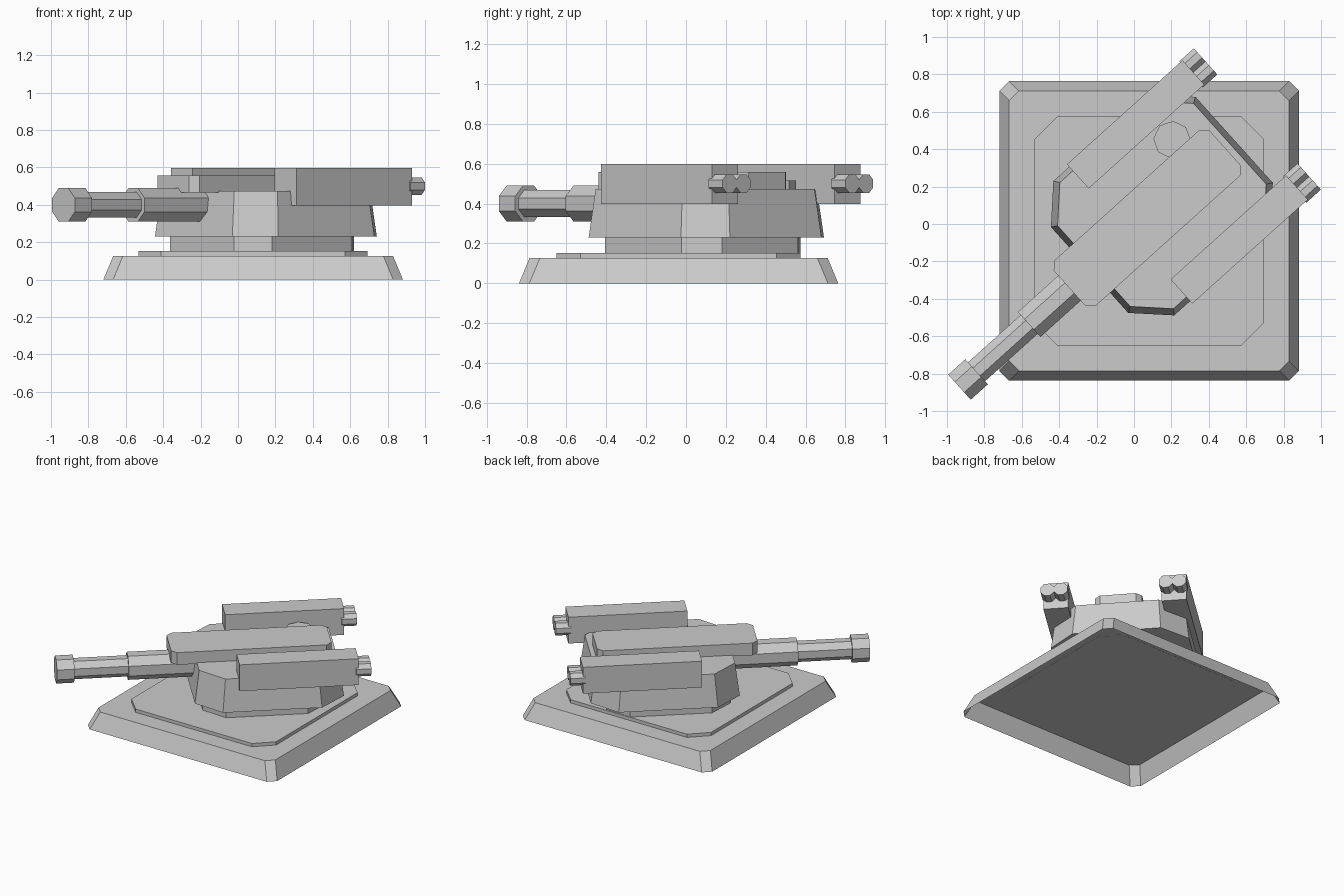
import bpy, bmesh, math
from mathutils import Matrix, Vector

cube = bpy.data.objects.get("Cube")
if cube:
    bpy.data.objects.remove(cube, do_unlink=True)

grey = bpy.data.materials.new("plain_grey")
grey.use_nodes = True
colour = (0.6, 0.6, 0.6, 1)
grey.diffuse_color = colour
grey.node_tree.nodes["Principled BSDF"].inputs["Base Color"].default_value = colour

BASE = Matrix.Translation((0.081, -0.037, 0))
# The turret is turned on its base; local -x points along the barrel
TURRET = Matrix.Rotation(math.radians(42), 4, "Z") @ Matrix.Translation((-0.004, -0.024, 0))


def chamfered(half_x, half_y, cut, centre=0.0):
    """Outline of a rectangle with its corners cut off."""
    quarter = [(half_x, half_y - cut), (half_x - cut, half_y)]
    points = quarter + [(-x, y) for x, y in reversed(quarter)]
    points += [(-x, -y) for x, y in points]
    return [(x + centre, y) for x, y in points]


def loft(name, layers, frame, open_bottom=False):
    """Solid, or shell without a floor, through (height, outline) layers."""
    bm = bmesh.new()
    rings = [[bm.verts.new((x, y, z)) for x, y in outline] for z, outline in layers]
    if not open_bottom:
        bm.faces.new(rings[0])
    bm.faces.new(rings[-1])
    for low, high in zip(rings, rings[1:]):
        for i in range(len(low)):
            j = (i + 1) % len(low)
            bm.faces.new((low[i], low[j], high[j], high[i]))
    return finish(name, bm, frame)


def finish(name, bm, frame):
    bmesh.ops.recalc_face_normals(bm, faces=bm.faces)
    mesh = bpy.data.meshes.new(name)
    bm.to_mesh(mesh)
    bm.free()
    mesh.materials.append(grey)
    obj = bpy.data.objects.new(name, mesh)
    obj.matrix_world = frame
    bpy.context.collection.objects.link(obj)
    return obj


def tube(name, start, end, y, z, apothem):
    """Eight-sided bar along local x with a flat top."""
    bm = bmesh.new()
    radius = apothem / math.cos(math.pi / 8)
    place = (Matrix.Translation(((start + end) / 2, y, z))
             @ Matrix.Rotation(math.pi / 2, 4, "Y")
             @ Matrix.Rotation(math.pi / 8, 4, "Z"))
    bmesh.ops.create_cone(bm, cap_ends=True, segments=8, radius1=radius,
                          radius2=radius, depth=end - start, matrix=place)
    return finish(name, bm, TURRET)


def box(name, low, high):
    bm = bmesh.new()
    low, high = Vector(low), Vector(high)
    place = Matrix.Translation((low + high) / 2) @ Matrix.Diagonal((*(high - low), 1))
    bmesh.ops.create_cube(bm, size=1, matrix=place)
    return finish(name, bm, TURRET)


# Hollow base with sloping sides and no floor, and the thin plate on it
loft("base", [(0, chamfered(0.801, 0.801, 0.052)),
              (0.127, chamfered(0.748, 0.748, 0.052))], BASE, open_bottom=True)
plate = chamfered(0.612, 0.612, 0.12)
loft("base_plate", [(0.126, plate), (0.152, plate)], BASE)


# Turret ring and tapered body share one outline
def turret_outline(scale, centre):
    return chamfered(0.52 * scale, 0.483 * scale, 0.174 * scale, centre)


ring = turret_outline(0.83, 0.155)
loft("turret_ring", [(0.15, ring), (0.23, ring)], TURRET)
loft("turret_body", [(0.23, turret_outline(1, 0.183)),
                     (0.473, turret_outline(0.94, 0.183))], TURRET)

# Long raised housing on the roof
housing = chamfered(0.56, 0.164, 0.038, 0.078)
loft("roof_housing", [(0.465, housing), (0.558, housing)], TURRET)

# Roof hatch
hatch = [(0.457 + 0.1 * math.cos(i * math.pi / 4), 0.223 + 0.1 * math.sin(i * math.pi / 4))
         for i in range(8)]
loft("roof_hatch", [(0.46, hatch), (0.515, hatch)], TURRET)

# Gun barrel in three steps
tube("barrel_sleeve", -0.772, -0.2, 0, 0.4, 0.09)
tube("barrel", -1.2, -0.7, 0, 0.4, 0.068)
tube("muzzle", -1.273, -1.15, 0, 0.4, 0.09)

# Launcher box on each side with a pair of tubes at its rear end
for side, sign in (("left", -1), ("right", 1)):
    inner, outer = sorted((sign * 0.327, sign * 0.501))
    box(side + "_launcher", (-0.049, inner, 0.397), (0.782, outer, 0.598))
    for i, offset in enumerate((-0.047, 0.047)):
        tube(f"{side}_launch_tube_{i + 1}", 0.765, 0.87, sign * 0.414 + offset, 0.5, 0.047)
